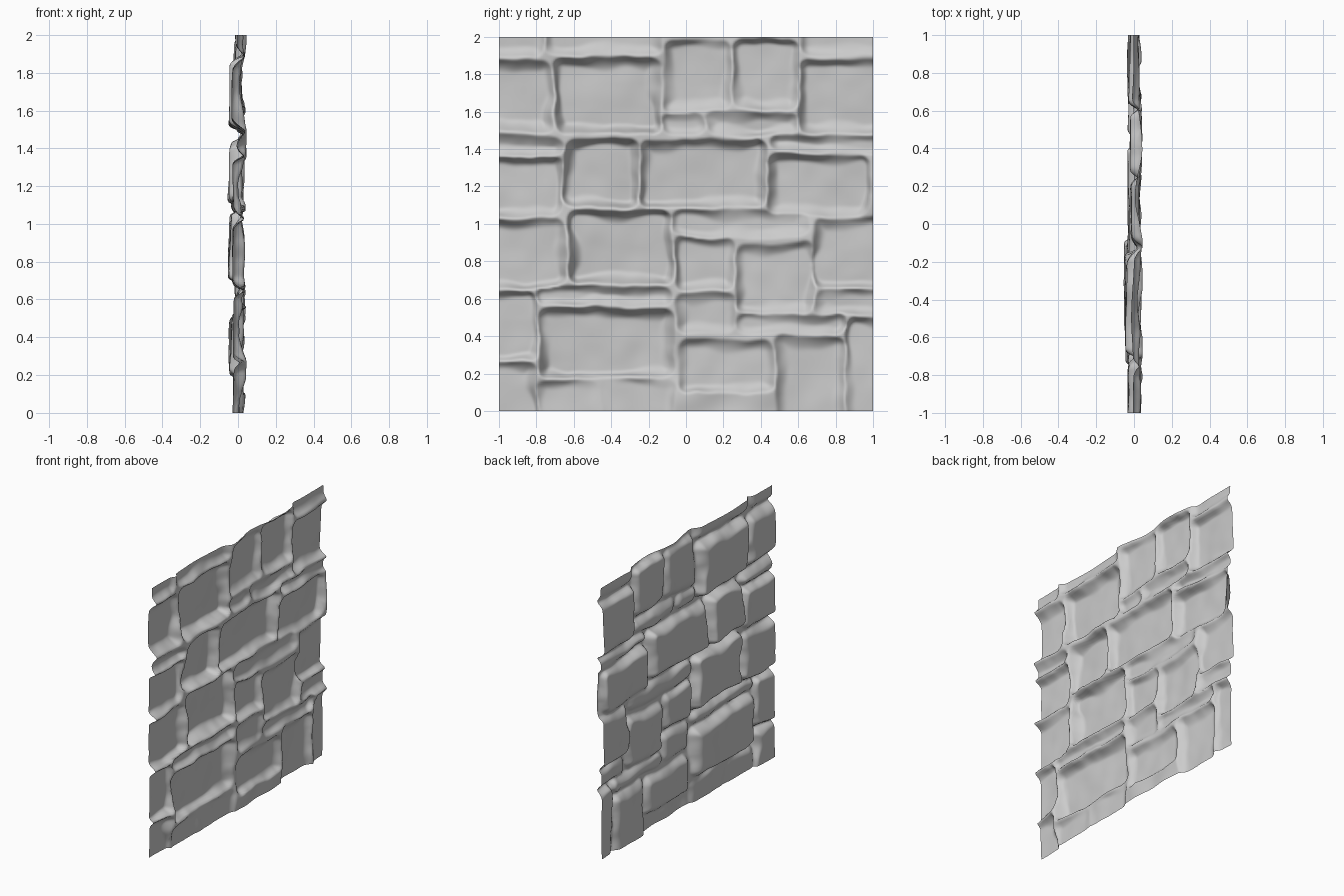
import bpy, bmesh
from mathutils import Vector, noise

if "Cube" in bpy.data.objects:
    bpy.data.objects.remove(bpy.data.objects["Cube"])

N = 210          # grid divisions per side

# Stones as (y0, y1, z0, z1), grouped by how far their faces stand out towards -x
STONES = [
    # proud blocks
    (-0.044, [(-.70, -.13, 1.49, 1.89), (-.66, -.26, 1.09, 1.46),
              (-.63, -.07, .67, 1.07), (-.80, -.07, .18, .55)]),
    # medium blocks
    (-0.028, [(-1.3, -.71, 1.49, 1.87), (.6, 1.3, 1.49, 1.88),
              (-1.3, -.66, 1.04, 1.37), (-.26, .44, 1.09, 1.45),
              (.44, .98, 1.04, 1.37), (-1.3, -.64, .66, 1.03),
              (.67, 1.3, .65, 1.03), (-1.3, -.8, .27, .65), (-1.3, -.8, -.3, .27)]),
    # shallow blocks
    (-0.018, [(-.12, .25, 1.6, 1.99), (.25, .6, 1.61, 1.99), (-.06, .26, .64, .93),
              (.26, .68, .52, .9), (-.05, .47, .09, .38), (.47, .86, -.3, .41)]),
    # filler strips
    (-0.006, [(-1.3, -.75, 1.88, 2.3), (-.75, -.13, 1.9, 2.3), (.61, 1.3, 1.9, 2.3),
              (-.13, .1, 1.48, 1.6), (.1, .61, 1.47, 1.6), (-1.3, -.66, 1.37, 1.48),
              (.45, 1.3, 1.38, 1.48), (-.07, .65, .93, 1.08), (-.8, -.07, .56, .66),
              (-.06, .27, .41, .63), (.68, 1.3, .51, .65), (.27, .86, .41, .52),
              (.86, 1.3, -.3, .5), (-.8, -.45, -.3, .17), (-.45, -.06, -.3, .17)]),
]


def wobble(y, z, scale, seed):
    return noise.noise(Vector((y * scale, z * scale, seed)))


def inside(y, z, rect, r):
    """Distance inside a round-cornered rectangle (negative outside)."""
    y0, y1, z0, z1 = rect
    dy, dz = min(y - y0, y1 - y), min(z - z0, z1 - z)
    if dy < r and dz < r:
        return r - ((r - dy) ** 2 + (r - dz) ** 2) ** 0.5
    return min(dy, dz)


def depth(y, z):
    # ragged stone outlines
    wy = y + 0.024 * wobble(y, z, 4, 1.3) + 0.01 * wobble(y, z, 11, 4.1)
    wz = z + 0.022 * wobble(y, z, 4, 7.7) + 0.008 * wobble(y, z, 11, 9.2)
    # joints are deep in places and nearly filled in others
    mortar = min(0.046, 0.026 + 0.034 * wobble(y, z, 4.5, 3.5))
    shoulder = 0.055 + 0.05 * wobble(y, z, 5, 21.5)
    x = mortar
    for top, rects in STONES:
        for rect in rects:
            if not (rect[0] < wy < rect[1] and rect[2] < wz < rect[3]):
                continue
            d = inside(wy, wz, rect, 0.055)
            if d <= 0:
                continue
            cz = (max(rect[2], 0) + min(rect[3], 2)) / 2
            # slightly tilted, uneven face with rounded shoulders
            face = top - 0.7 * top * (wz - cz)
            face += 0.012 * wobble(y, z, 3, 12.4) + 0.005 * wobble(y, z, 8, 15.4)
            t = min(1, d / shoulder)
            x = min(x, mortar + (face - mortar) * (1 - (1 - t) ** 2))
    return x


# Wall sheet: a flat grid pushed in and out into stones and mortar joints
bm = bmesh.new()
bmesh.ops.create_grid(bm, x_segments=N, y_segments=N, size=1)
for v in bm.verts:
    y, z = -v.co.x, v.co.y + 1
    v.co = (depth(y, z), y, z)
# soften the joints like weathered stone
bmesh.ops.smooth_vert(bm, verts=bm.verts[:], factor=0.5, use_axis_x=True)
bm.normal_update()
me = bpy.data.meshes.new("stone_wall")
bm.to_mesh(me)
bm.free()
me.shade_smooth()
wall = bpy.data.objects.new("stone_wall", me)
bpy.context.collection.objects.link(wall)
